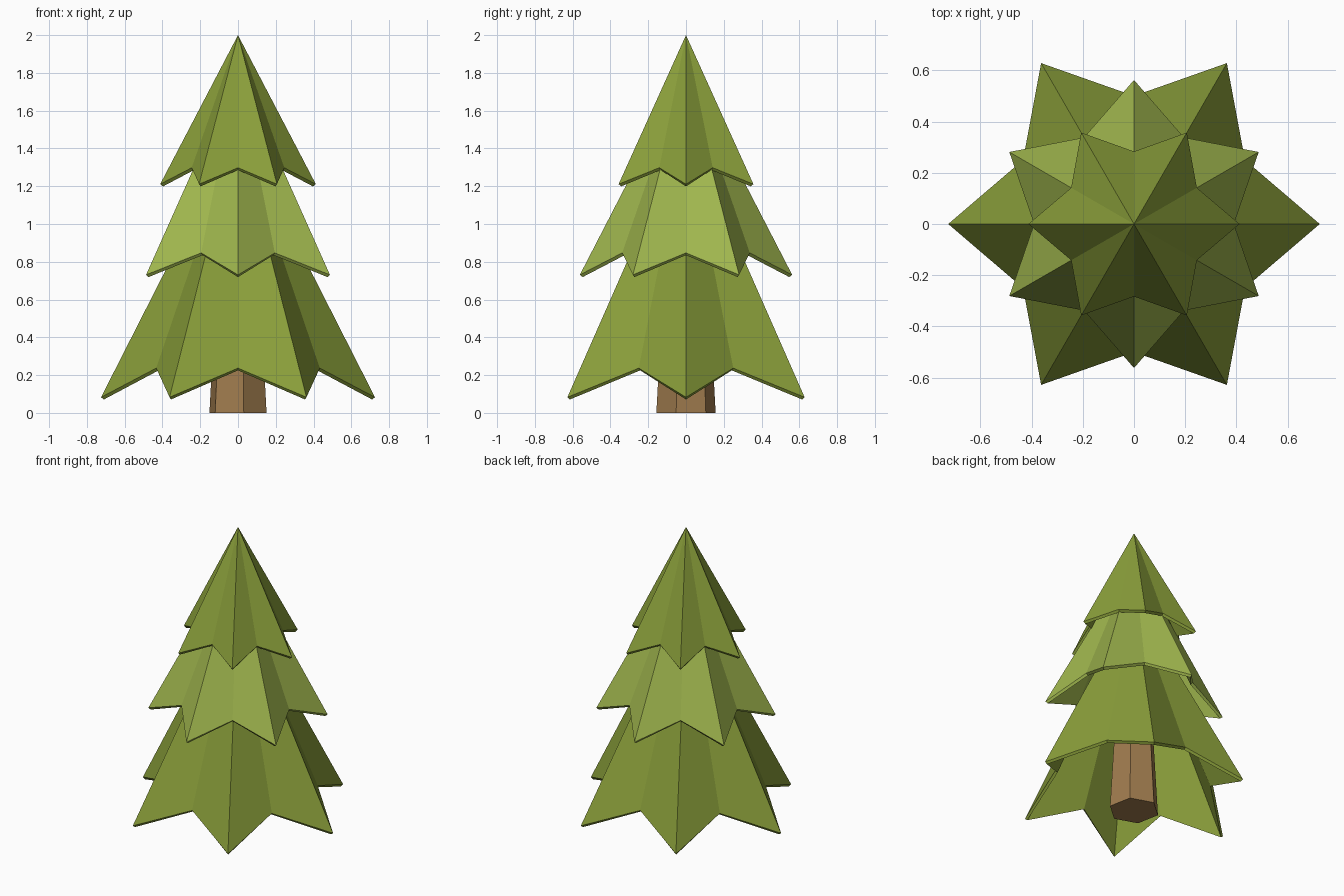
import bpy, bmesh
from math import cos, sin, radians

if "Cube" in bpy.data.objects:
    bpy.data.objects.remove(bpy.data.objects["Cube"])


def material(name, rgb):
    m = bpy.data.materials.new(name)
    m.diffuse_color = (*rgb, 1)
    m.use_nodes = True
    m.node_tree.nodes["Principled BSDF"].inputs["Base Color"].default_value = m.diffuse_color
    return m


def finish(name, bm, mat):
    bmesh.ops.recalc_face_normals(bm, faces=bm.faces)
    me = bpy.data.meshes.new(name)
    bm.to_mesh(me)
    bm.free()
    me.materials.append(mat)
    ob = bpy.data.objects.new(name, me)
    bpy.context.collection.objects.link(ob)


def ring(bm, radii, heights, count, start):
    # radii and heights alternate around the ring
    verts = []
    for i in range(count):
        a = radians(start + 360 * i / count)
        r, z = radii[i % len(radii)], heights[i % len(heights)]
        verts.append(bm.verts.new((r * cos(a), r * sin(a), z)))
    return verts


def bough_tier(name, apex, tip, valley, start, mat):
    # hollow six-pointed star cone with a thin rim; tip and valley are (radius, z)
    bm = bmesh.new()
    dr, dz = 0.015, 0.012
    outer = ring(bm, (tip[0], valley[0]), (tip[1], valley[1]), 12, start)
    inner = ring(bm, (tip[0] - dr, valley[0] - dr), (tip[1] - dz, valley[1] - dz), 12, start)
    top = bm.verts.new((0, 0, apex))
    under = bm.verts.new((0, 0, apex - 0.042))
    for i in range(12):
        j = (i + 1) % 12
        bm.faces.new((outer[i], outer[j], top))
        bm.faces.new((inner[j], inner[i], under))
        bm.faces.new((outer[j], outer[i], inner[i], inner[j]))
    finish(name, bm, mat)


green = material("green", (0.25, 0.34, 0.042))
light_green = material("light_green", (0.35, 0.47, 0.076))
brown = material("brown", (0.35, 0.20, 0.076))

# Three tiers of boughs, the middle one turned by half a point
bough_tier("lower_boughs", 1.51, (0.725, 0.083), (0.50, 0.237), 0, green)
bough_tier("middle_boughs", 1.82, (0.562, 0.731), (0.39, 0.847), 30, light_green)
bough_tier("upper_boughs", 2.00, (0.412, 1.211), (0.283, 1.298), 0, green)

# Tapered six-sided trunk
bm = bmesh.new()
low = ring(bm, (0.16,), (0.0,), 6, 41)
high = ring(bm, (0.115,), (0.8,), 6, 41)
for i in range(6):
    j = (i + 1) % 6
    bm.faces.new((low[i], low[j], high[j], high[i]))
bm.faces.new(low[::-1])
bm.faces.new(high)
finish("trunk", bm, brown)
